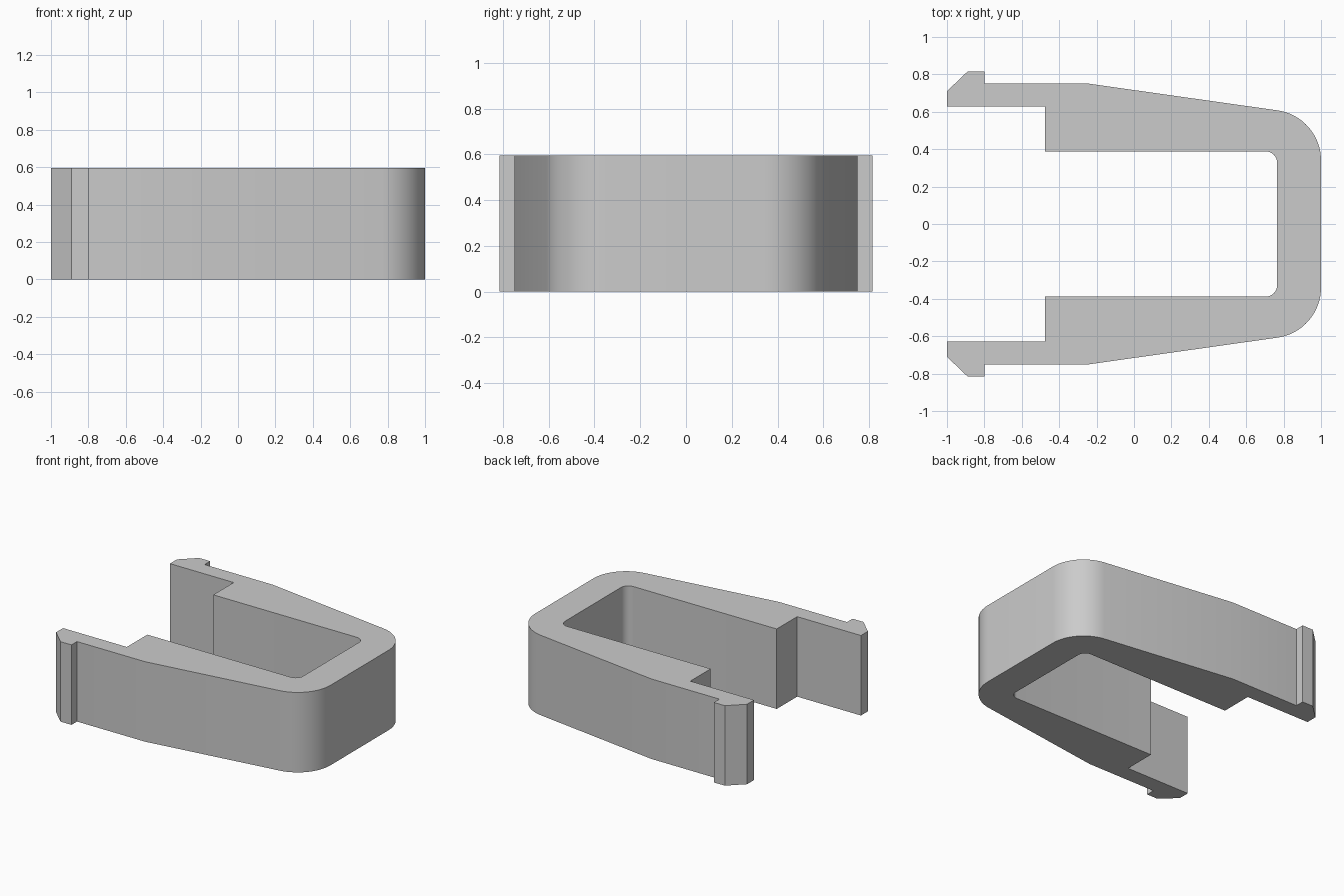
import bpy, bmesh
from math import radians, sin, cos

cube = bpy.data.objects.get("Cube")
if cube:
    bpy.data.objects.remove(cube, do_unlink=True)

HEIGHT = 0.595


def arc(cx, cy, r, start, end, steps):
    """Points along a circular arc, angles in degrees."""
    angles = [radians(start + (end - start) * i / steps) for i in range(steps + 1)]
    return [(cx + r * cos(a), cy + r * sin(a)) for a in angles]


# Upper half of the outline: outer bend, sloping arm, barbed tip, inner step, inner corner
half = arc(0.73, 0.34, 0.27, 0, 82, 16)
half += [(-0.24, 0.75), (-0.8, 0.75), (-0.8, 0.815), (-0.89, 0.815),
         (-1, 0.71), (-1, 0.628), (-0.475, 0.628), (-0.475, 0.388)]
half += arc(0.705, 0.328, 0.06, 90, 0, 8)
outline = half + [(x, -y) for x, y in reversed(half)]

# Extrude the mirrored outline into the clip
bm = bmesh.new()
base = bm.faces.new([bm.verts.new((x, y, 0)) for x, y in outline])
sides = bmesh.ops.extrude_face_region(bm, geom=[base], use_keep_orig=True)
top = [v for v in sides["geom"] if isinstance(v, bmesh.types.BMVert)]
bmesh.ops.translate(bm, verts=top, vec=(0, 0, HEIGHT))
bmesh.ops.recalc_face_normals(bm, faces=bm.faces)
mesh = bpy.data.meshes.new("clip_body")
bm.to_mesh(mesh)
bm.free()
clip = bpy.data.objects.new("clip_body", mesh)
bpy.context.collection.objects.link(clip)

# Plain grey plastic
grey = bpy.data.materials.new("light_grey")
grey.use_nodes = True
colour = (0.6, 0.6, 0.6, 1)
grey.diffuse_color = colour
grey.node_tree.nodes["Principled BSDF"].inputs["Base Color"].default_value = colour
mesh.materials.append(grey)

# Smooth bends, crisp edges
bpy.ops.object.select_all(action="DESELECT")
clip.select_set(True)
bpy.context.view_layer.objects.active = clip
bpy.ops.object.shade_smooth_by_angle(angle=radians(30))
